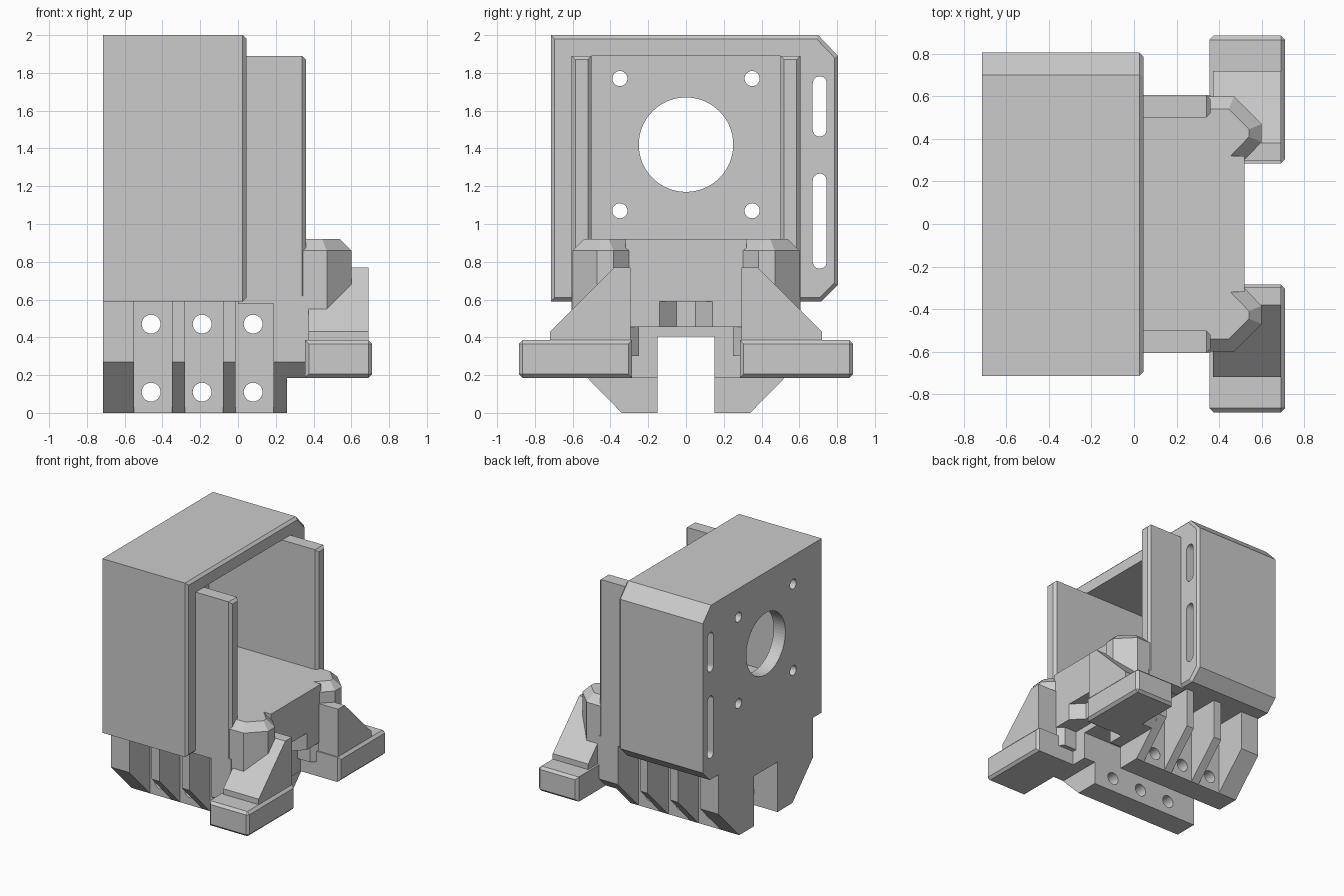
import bpy, bmesh, math
from mathutils import Vector

if "Cube" in bpy.data.objects:
    bpy.data.objects.remove(bpy.data.objects["Cube"], do_unlink=True)

grey = bpy.data.materials.new("light_grey")
grey.use_nodes = True
colour = (0.6, 0.6, 0.6, 1)
grey.diffuse_color = colour
grey.node_tree.nodes["Principled BSDF"].inputs["Base Color"].default_value = colour


def prism(name, axis, pts, lo, hi, bevel=0, edge_rule=None, side=1):
    """Extrude a flat profile along an axis; side=-1 mirrors it in y."""
    place = {"x": lambda a, b, t: (t, a, b),
             "y": lambda a, b, t: (a, t, b),
             "z": lambda a, b, t: (a, b, t)}[axis]
    bm = bmesh.new()
    ends = [[bm.verts.new(place(a, b, t)) for a, b in pts] for t in (lo, hi)]
    for ring in ends:
        bm.faces.new(ring)
    n = len(pts)
    for i in range(n):
        j = (i + 1) % n
        bm.faces.new((ends[0][i], ends[0][j], ends[1][j], ends[1][i]))
    if bevel:
        bm.normal_update()
        bmesh.ops.recalc_face_normals(bm, faces=bm.faces)
        edges = [e for e in bm.edges
                 if edge_rule is None or all(edge_rule(v.co) for v in e.verts)]
        bmesh.ops.bevel(bm, geom=edges, offset=bevel, segments=1,
                        profile=0.5, affect="EDGES")
    for v in bm.verts:
        v.co.y *= side
    bmesh.ops.recalc_face_normals(bm, faces=bm.faces)
    mesh = bpy.data.meshes.new(name)
    bm.to_mesh(mesh)
    bm.free()
    mesh.materials.append(grey)
    obj = bpy.data.objects.new(name, mesh)
    bpy.context.collection.objects.link(obj)
    return obj


def box(name, x, y, z, bevel=0, edge_rule=None, side=1):
    rect = [(x[0], y[0]), (x[1], y[0]), (x[1], y[1]), (x[0], y[1])]
    return prism(name, "z", rect, z[0], z[1], bevel, edge_rule, side)


def stadium(a, lo, hi, r, steps=12):
    """Upright rounded slot; a circle when lo equals hi."""
    pts = []
    for b, start in ((hi, 0), (lo, math.pi)):
        for i in range(steps + (lo != hi)):
            t = start + math.pi * i / steps
            pts.append((a + r * math.cos(t), b + r * math.sin(t)))
    return pts


def cut(obj, cutters):
    for c in cutters:
        c.hide_render = True
        mod = obj.modifiers.new("cut", "BOOLEAN")
        mod.operation = "DIFFERENCE"
        mod.solver = "EXACT"
        mod.object = c
        bpy.context.view_layer.objects.active = obj
        bpy.ops.object.modifier_apply(modifier=mod.name)
        bpy.data.objects.remove(c, do_unlink=True)


# Open motor housing with chamfered corners on its slotted wall
housing = prism("motor_housing", "x",
                [(-0.715, 0.59), (0.715, 0.59), (0.805, 0.68), (0.805, 1.89),
                 (0.7, 2.0), (-0.715, 2.0)], -0.715, 0.045,
                0.02, lambda c: c.x > 0)
tools = [box("cavity_cutter", (-0.61, 0.3), (-0.5, 0.5), (0.85, 1.89)),
         prism("shaft_cutter", "x", stadium(0, 1.42, 1.42, 0.25, 32), -1, -0.4)]
for y in (-0.35, 0.35):
    for z in (1.07, 1.77):
        tools.append(prism("screw_cutter", "x", stadium(y, z, z, 0.04), -1, -0.4))
for lo, hi in ((0.8, 1.23), (1.5, 1.745)):
    tools.append(prism("slot_cutter", "x", stadium(0.708, lo, hi, 0.037), -1, 1))
cut(housing, tools)

# Ribbed lower mount with a central channel
half = [(0.15, 0.405), (0.15, 0), (0.34, 0), (0.605, 0.27), (0.605, 0.62)]
mount = prism("ribbed_mount", "x",
              half + [(-y, z) for y, z in reversed(half)], -0.715, 0.26)
tools = []
for x in (-0.45, -0.18, 0.087):
    for side in (1, -1):
        tools.append(box("pocket_cutter", (x - 0.1, x + 0.1), (0.34, 0.8),
                         (-0.1, 0.59), side=side))
for x in (-0.46, -0.19, 0.08):
    for z in (0.11, 0.47):
        tools.append(prism("bolt_cutter", "y", stadium(x, z, z, 0.05), -1, 1))
cut(mount, tools)

half = [(0.15, 0.405), (0.15, 0.185), (0.52, 0.185), (0.605, 0.27), (0.605, 0.62)]
prism("mount_front", "x", half + [(-y, z) for y, z in reversed(half)], 0.2, 0.36)

# Motor floor and the notched nose between the pillars
box("motor_floor", (-0.65, 0.36), (-0.55, 0.55), (0.6, 0.92))
nose = box("front_nose", (0.25, 0.52), (-0.32, 0.32), (0.455, 0.92))
cut(nose, [prism("notch_cutter", "z",
                 [(0.53, -0.15), (0.53, 0.15), (0.43, 0.05), (0.43, -0.05)],
                 0.4, 0.59)])

for side, label in ((1, "back"), (-1, "front")):
    # Side guide plate
    box(label + "_guide_plate", (0.0, 0.36), (0.5, 0.605), (0.58, 1.89),
        0.02, lambda c: c.x > 0.3 and c.z > 0.5, side)
    # Corner pillar with a chamfered cap
    prism(label + "_corner_pillar", "z",
          [(0.25, 0.25), (0.47, 0.25), (0.6, 0.385), (0.6, 0.47),
           (0.47, 0.6), (0.25, 0.6)], 0.3, 0.92,
          0.06, lambda c: c.z > 0.9, side)
    # Foot and sloped gusset
    box(label + "_foot", (0.355, 0.71), (0.285, 0.885), (0.185, 0.385),
        0.02, lambda c: c.x > 0.6 or c.y > 0.8, side)
    prism(label + "_gusset", "x",
          [(0.295, 0.3), (0.72, 0.3), (0.72, 0.43), (0.38, 0.77), (0.295, 0.77)],
          0.372, 0.69, side=side)
